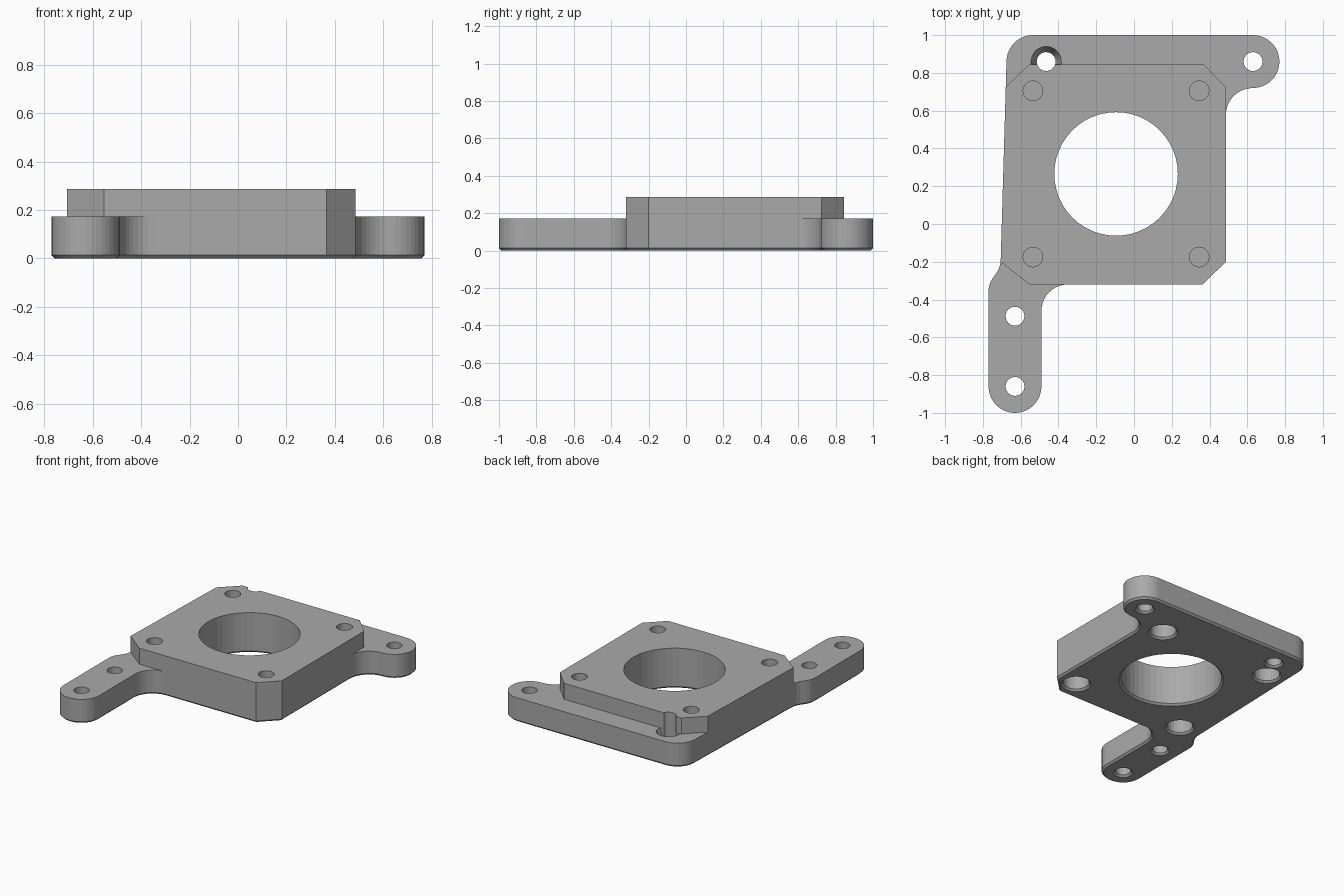
import bpy, bmesh, math
from mathutils import Vector

if "Cube" in bpy.data.objects:
    bpy.data.objects.remove(bpy.data.objects["Cube"])

CH = 0.013            # small chamfer around the underside
Z1, Z2 = 0.172, 0.286  # plate top, raised block top

grey = bpy.data.materials.new("plain grey")
grey.diffuse_color = (0.40, 0.40, 0.40, 1)
grey.use_nodes = True
grey.node_tree.nodes["Principled BSDF"].inputs["Base Color"].default_value = grey.diffuse_color


def arc(cx, cy, r, a0, a1, n=10):
    return [(cx + r * math.cos(math.radians(a0 + (a1 - a0) * i / n)),
             cy + r * math.sin(math.radians(a0 + (a1 - a0) * i / n))) for i in range(n + 1)]


def inset(pts, d):
    """Move every side of a counter-clockwise outline inward by d."""
    out, n = [], len(pts)
    for i in range(n):
        a, b, c = (Vector(pts[(i + k) % n]) for k in (-1, 0, 1))
        e1, e2 = (b - a).normalized(), (c - b).normalized()
        n1, n2 = Vector((-e1.y, e1.x)), Vector((-e2.y, e2.x))
        m = (n1 + n2).normalized()
        out.append(tuple(b + m * d / max(m.dot(n1), 0.3)))
    return out


def loft(name, rings):
    """Solid from stacked outlines: list of (points, z)."""
    bm = bmesh.new()
    loops = [[bm.verts.new((x, y, z)) for x, y in pts] for pts, z in rings]
    n = len(loops[0])
    bm.faces.new(loops[0][::-1])
    bm.faces.new(loops[-1])
    for lo, hi in zip(loops, loops[1:]):
        for i in range(n):
            j = (i + 1) % n
            bm.faces.new((lo[i], lo[j], hi[j], hi[i]))
    bmesh.ops.recalc_face_normals(bm, faces=bm.faces)
    me = bpy.data.meshes.new(name)
    bm.to_mesh(me)
    bm.free()
    me.materials.append(grey)
    ob = bpy.data.objects.new(name, me)
    bpy.context.collection.objects.link(ob)
    return ob


def turned(x, y, profile, n=24):
    """Round cutter from (radius, z) steps."""
    return loft("hole_cutter", [(arc(x, y, r, 0, 360, n)[:-1], z) for r, z in profile])


def combine(target, tool, op):
    m = target.modifiers.new("cut", 'BOOLEAN')
    m.operation, m.solver, m.object = op, 'EXACT', tool
    bpy.context.view_layer.objects.active = target
    bpy.ops.object.modifier_apply(modifier=m.name)
    bpy.data.objects.remove(tool)


# Base plate with two mounting ears
outline = (arc(-0.63, -0.86, 0.14, 180, 360, 20)
           + arc(-0.35, -0.46, 0.14, 180, 90)
           + [(0.365, -0.32), (0.486, -0.2)]
           + arc(0.63, 0.576, 0.144, 180, 90)
           + arc(0.63, 0.86, 0.14, -90, 90, 20)[1:]
           + arc(-0.535, 0.86, 0.14, 90, 180)
           + [(-0.706, -0.2), (-0.711, -0.225), (-0.722, -0.25), (-0.748, -0.286),
              (-0.762, -0.312), (-0.769, -0.34), (-0.77, -0.365)])
plate = loft("motor_mount_plate", [(inset(outline, CH), 0), (outline, CH), (outline, Z1)])

# Raised square block with clipped corners
block = [(-0.553, -0.32), (0.365, -0.32), (0.486, -0.2), (0.486, 0.725),
         (0.368, 0.845), (-0.555, 0.845), (-0.679, 0.725), (-0.706, -0.2)]
combine(plate, loft("raised_block", [(block, Z1), (block, Z2)]), 'UNION')


def through(x, y, r, n=24):
    return turned(x, y, [(r + CH + 0.02, -0.02), (r, CH), (r, 0.4)], n)


# Large centre opening and plain bolt holes
combine(plate, through(-0.095, 0.265, 0.327, 48), 'DIFFERENCE')
for x, y in ((-0.63, -0.86), (-0.63, -0.488), (0.63, 0.86), (-0.465, 0.86)):
    combine(plate, through(x, y, 0.05), 'DIFFERENCE')

# Motor screw holes: counterbore below, thin web, narrow hole above
for x in (-0.535, 0.345):
    for y in (-0.175, 0.705):
        combine(plate, turned(x, y, [(0.085 + CH + 0.02, -0.02), (0.085, CH), (0.085, 0.14)]), 'DIFFERENCE')
        combine(plate, turned(x, y, [(0.052, 0.147), (0.052, 0.4)]), 'DIFFERENCE')

# Conical recess in the ledge beside the block
cone = [(-0.465 + x, max(0.846, y)) for x, y in arc(0, 0.86, 0.08, 0, 180, 16)]
low = [(-0.465 + x, max(0.846, y)) for x, y in arc(0, 0.86, 0.047, 0, 180, 16)]
ends = lambda p: [(p[0][0], 0.846)] + p + [(p[-1][0], 0.846)]
combine(plate, loft("recess_cutter", [(ends(low), 0.09), (ends(cone), Z1), (ends(cone), 0.35)]), 'DIFFERENCE')
